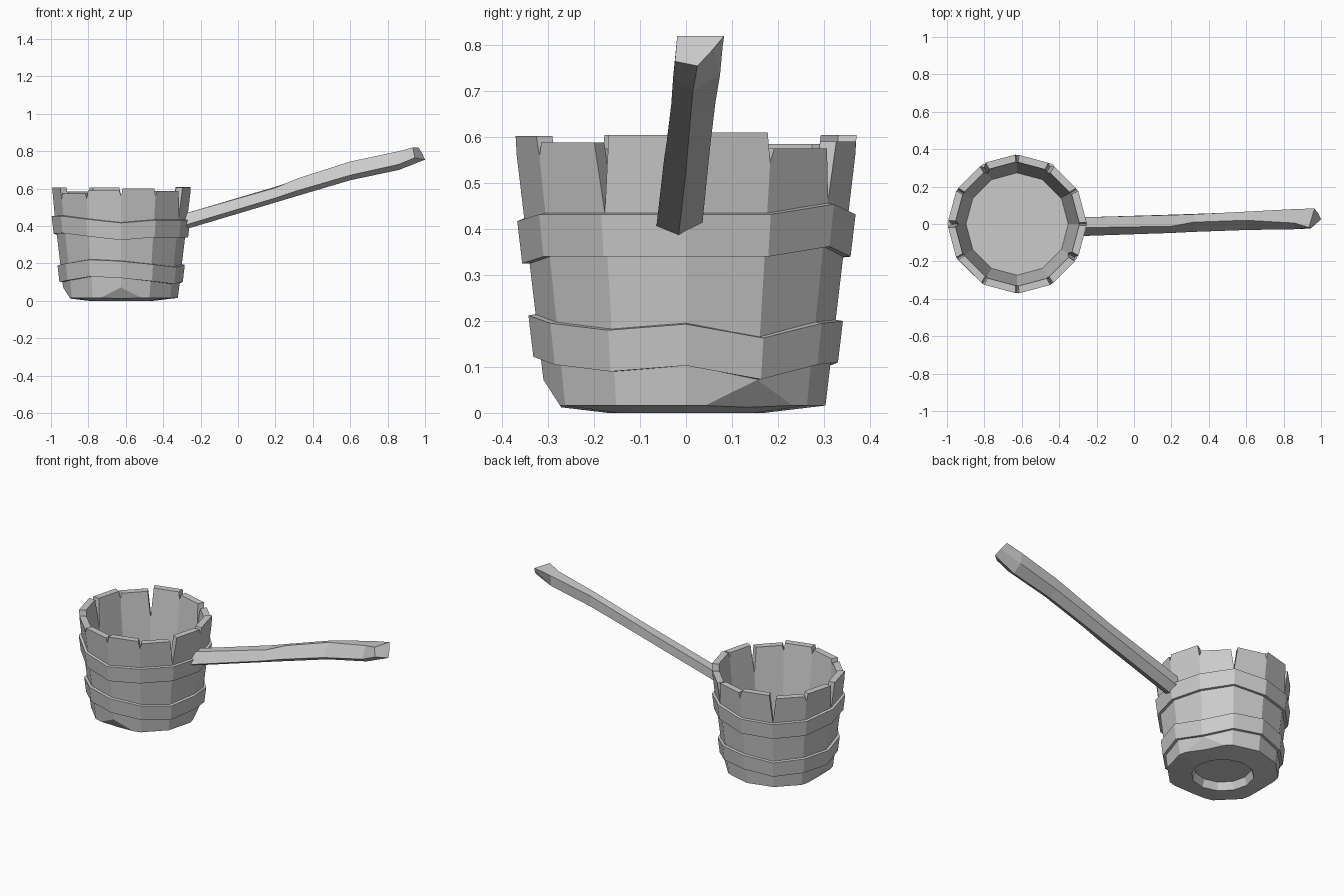
import bpy
import bmesh
import math
from mathutils import Vector

SIDES = 12
CX = -0.625

cube = bpy.data.objects.get("Cube")
if cube:
    bpy.data.objects.remove(cube)

wood = bpy.data.materials.new("plain grey")
wood.use_nodes = True
grey = (0.6, 0.6, 0.6, 1)
wood.diffuse_color = grey
wood.node_tree.nodes["Principled BSDF"].inputs["Base Color"].default_value = grey


def finish(name, bm):
    """Turn a bmesh into a flat shaded, coloured object."""
    bmesh.ops.recalc_face_normals(bm, faces=bm.faces)
    mesh = bpy.data.meshes.new(name)
    bm.to_mesh(mesh)
    bm.free()
    mesh.materials.append(wood)
    obj = bpy.data.objects.new(name, mesh)
    bpy.context.collection.objects.link(obj)
    return obj


def wall(z):
    """Outer radius of the tapered tub at a height."""
    return 0.304 + 0.119 * (z - 0.02)


def point(i, r, z):
    a = math.tau * i / SIDES
    return Vector((CX + r * math.cos(a), r * math.sin(a), z))


def ring(bm, radius, height):
    """One ring of vertices; radius and height are functions of the index."""
    return [bm.verts.new(point(i, radius(i), height(i))) for i in range(SIDES)]


def bridge(bm, a, b):
    n = len(a)
    for i in range(n):
        j = (i + 1) % n
        bm.faces.new((a[i], a[j], b[j], b[i]))


# Tub: recessed base, tapered wall, inner wall and floor
THICK = 0.04
FLOOR = 0.1
deep = {2: 0.46, 4: 0.43, 6: 0.42, 11: 0.435}    # long splits between staves
tops = [0.61, 0.575, 0.59, 0.605, 0.585, 0.6,
        0.605, 0.575, 0.59, 0.602, 0.588, 0.605]


def split(i):
    return deep.get(i, min(tops[i], tops[i - 1]) - 0.03)


bm = bmesh.new()
profile = [(0.155, 0.045), (0.17, 0), (wall(0.016), 0.016)]
rings = [ring(bm, lambda i: r, lambda i: z) for r, z in profile]
outer = ring(bm, lambda i: wall(split(i)), split)
inner = ring(bm, lambda i: wall(split(i)) - THICK, split)
floor = ring(bm, lambda i: wall(FLOOR) - THICK, lambda i: FLOOR)
for a, b in zip(rings, rings[1:] + [outer]):
    bridge(bm, a, b)
bridge(bm, inner, floor)
bm.faces.new(floor)
bm.faces.new(rings[0])

# Uneven stave tops, each standing between two splits
for i in range(SIDES):
    j = (i + 1) % SIDES
    z = tops[i]
    gap_l = 0.1 if i in deep else 0.05
    gap_r = 0.1 if j in deep else 0.05
    corners = []
    for r in (wall(z), wall(z) - THICK):
        a, b = point(i, r, z), point(i + 1, r, z)
        corners.append([bm.verts.new(a.lerp(b, gap_l)),
                        bm.verts.new(a.lerp(b, 1 - gap_r))])
    (ol, orr), (il, ir) = corners
    for face in ((outer[i], outer[j], orr, ol), (inner[i], inner[j], ir, il),
                 (ol, orr, ir, il), (outer[i], inner[i], il, ol),
                 (outer[j], inner[j], ir, orr)):
        bm.faces.new(face)

# Chipped lower corners
for i in (1, 6, 9):
    out = point(i, 1, 0) - point(i, 0, 0)
    cut = bmesh.ops.bisect_plane(
        bm, geom=bm.verts[:] + bm.edges[:] + bm.faces[:],
        plane_co=point(i, wall(0.072), 0.072),
        plane_no=(out * 0.84 + Vector((0, 0, -0.54))).normalized(),
        clear_outer=True)
    rim = [e for e in cut["geom_cut"]
           if isinstance(e, bmesh.types.BMEdge) and e.is_boundary]
    bmesh.ops.holes_fill(bm, edges=rim, sides=0)
finish("tub", bm)


# Hoops with a slightly wavy height around the tub
def hoop(name, lows, height, depth=0.016):
    bm = bmesh.new()
    loops = []
    for lift, offset in ((0, -0.01), (0, depth), (height, depth), (height + 0.004, -0.01)):
        loops.append(ring(bm, lambda i: wall(lows[i] + lift) + offset,
                          lambda i: lows[i] + lift))
    for a, b in zip(loops, loops[1:] + loops[:1]):
        bridge(bm, a, b)
    finish(name, bm)


hoop("upper_hoop", [0.34, 0.34, 0.362, 0.34, 0.335, 0.34,
                    0.36, 0.362, 0.345, 0.325, 0.34, 0.34], 0.092)
hoop("lower_hoop", [0.103, 0.073, 0.105, 0.11, 0.09, 0.1,
                    0.1, 0.11, 0.13, 0.122, 0.105, 0.09], 0.09)

# Handle: a five sided, roughly carved bar
# each station: x, then (y, z) of front, top front, top back, back, keel
stations = [
    (-0.3, (-0.065, 0.4), (-0.02, 0.462), (0.035, 0.462), (0.035, 0.405), (-0.017, 0.377)),
    (0.2, (-0.048, 0.55), (-0.012, 0.605), (0.048, 0.61), (0.05, 0.555), (0, 0.526)),
    (0.32, (-0.042, 0.59), (0.01, 0.655), (0.052, 0.65), (0.054, 0.592), (0.003, 0.562)),
    (0.6, (-0.032, 0.672), (0.02, 0.745), (0.066, 0.74), (0.064, 0.675), (0.01, 0.645)),
    (0.86, (-0.028, 0.73), (0.005, 0.8), (0.08, 0.8), (0.074, 0.735), (0.015, 0.7)),
]
bm = bmesh.new()
loops = [[bm.verts.new((x, y, z)) for y, z in section] for x, *section in stations]
tip = [(0.945, -0.024, 0.765), (0.935, -0.019, 0.82), (0.965, 0.083, 0.82),
       (0.985, 0.056, 0.788), (1, 0.025, 0.755)]
loops.append([bm.verts.new(p) for p in tip])
for a, b in zip(loops, loops[1:]):
    bridge(bm, a, b)
for end in (loops[0], loops[-1]):
    bm.faces.new(end)
finish("handle", bm)
